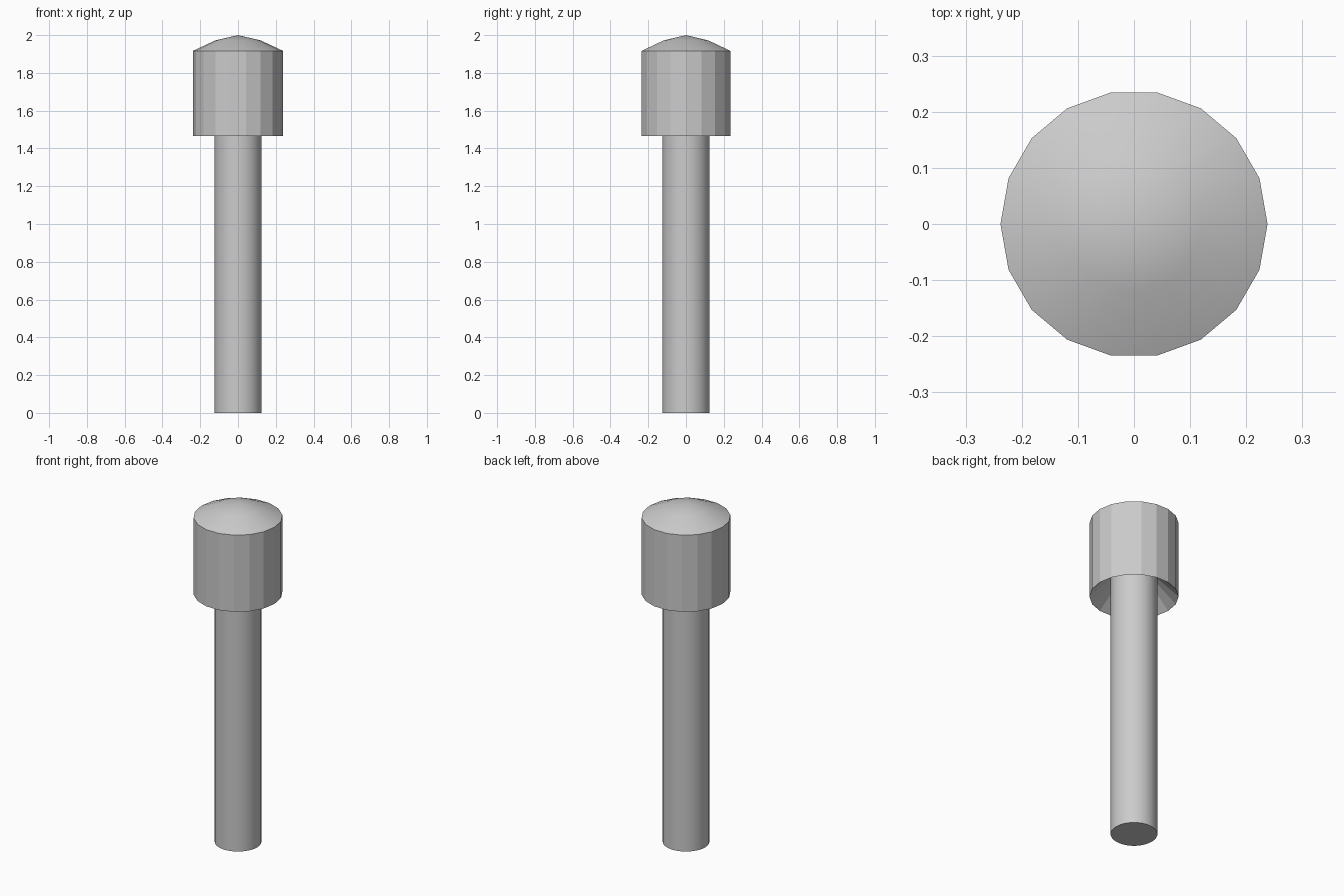
import bpy, bmesh, math

if "Cube" in bpy.data.objects:
    bpy.data.objects.remove(bpy.data.objects["Cube"])


def lathe(name, profile, sides, smooth_bands):
    """Spin an (r, z) profile that starts and ends on the axis."""
    bm = bmesh.new()
    rings = []
    for r, z in profile:
        n = sides if r > 0 else 1
        rings.append([bm.verts.new((r * math.cos(2 * math.pi * i / sides),
                                    r * math.sin(2 * math.pi * i / sides), z))
                      for i in range(n)])
    for band, (a, b) in enumerate(zip(rings, rings[1:])):
        for i in range(sides):
            j = (i + 1) % sides
            if len(a) == 1:
                quad = (a[0], b[j], b[i])
            elif len(b) == 1:
                quad = (a[i], a[j], b[0])
            else:
                quad = (a[i], a[j], b[j], b[i])
            bm.faces.new(quad).smooth = band in smooth_bands
    bmesh.ops.recalc_face_normals(bm, faces=bm.faces)
    mesh = bpy.data.meshes.new(name)
    bm.to_mesh(mesh)
    bm.free()
    obj = bpy.data.objects.new(name, mesh)
    bpy.context.collection.objects.link(obj)
    return obj


# Round smooth shaft
lathe("shaft", [(0, 0), (0.125, 0), (0.125, 1.62), (0, 1.62)], 32, {1})

# Faceted head: conical hollow below, flat-sided wall, smooth shallow dome
lathe("head", [(0, 1.70), (0.238, 1.465), (0.238, 1.917),
               (0.12, 1.972), (0, 2.0)], 18, {2, 3})
